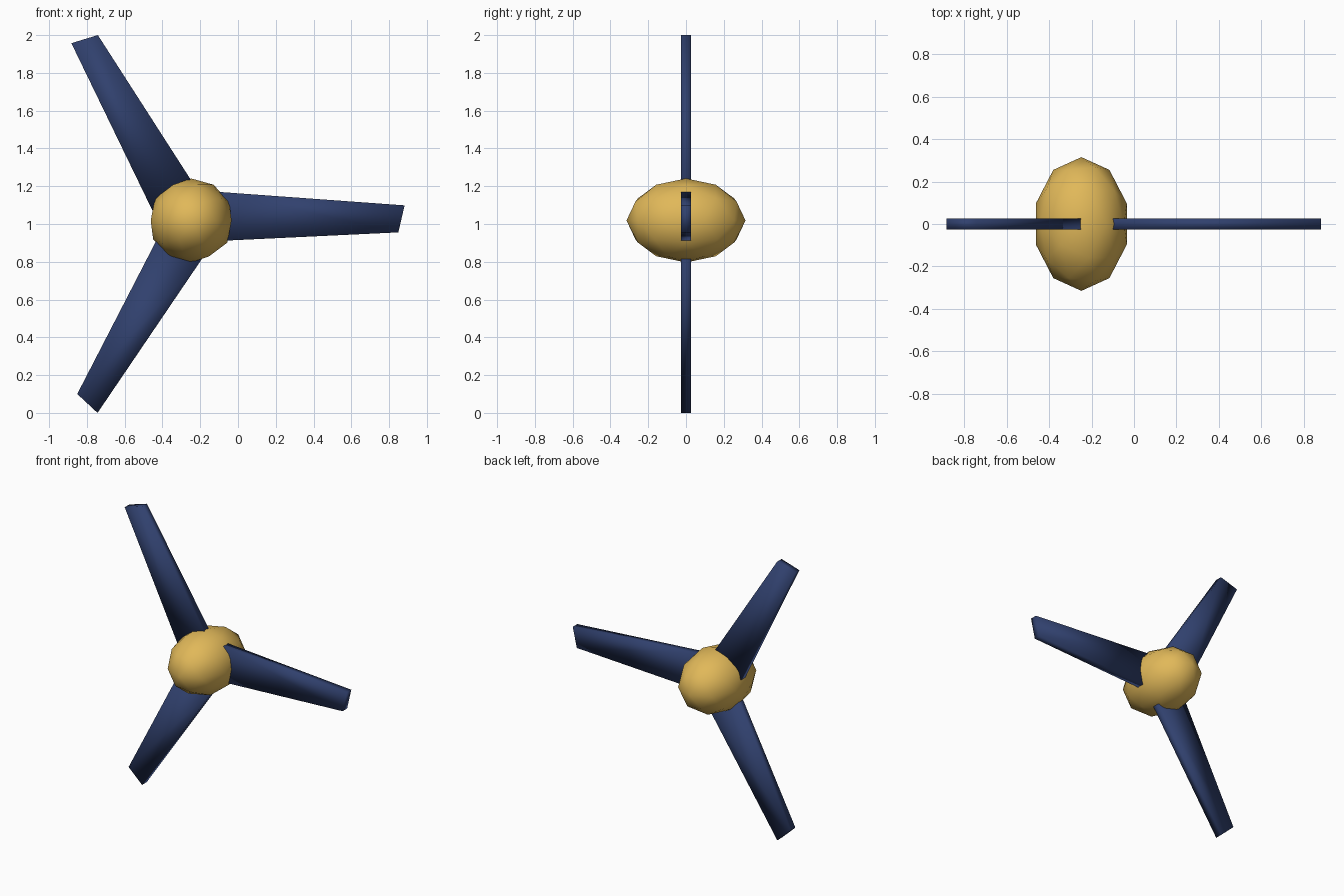
import bpy, bmesh, math

if "Cube" in bpy.data.objects:
    bpy.data.objects.remove(bpy.data.objects["Cube"])

CX, CZ = -0.248, 1.0186      # hub centre
HALF = 0.026                 # half blade thickness


def material(name, rgb):
    m = bpy.data.materials.new(name)
    m.diffuse_color = (*rgb, 1.0)
    m.use_nodes = True
    m.node_tree.nodes["Principled BSDF"].inputs["Base Color"].default_value = m.diffuse_color
    return m


gold = material("gold", (0.75, 0.48, 0.10))
navy = material("navy blue", (0.030, 0.052, 0.155))


def add_object(name, bm, mat):
    bmesh.ops.recalc_face_normals(bm, faces=bm.faces)
    for f in bm.faces:
        f.smooth = True
    mesh = bpy.data.meshes.new(name)
    bm.to_mesh(mesh)
    bm.free()
    mesh.materials.append(mat)
    ob = bpy.data.objects.new(name, mesh)
    bpy.context.collection.objects.link(ob)
    return ob


# Hub: low-poly ball stretched front to back
bm = bmesh.new()
bmesh.ops.create_icosphere(bm, subdivisions=2, radius=1.0)
bmesh.ops.scale(bm, vec=(0.225, 0.315, 0.2225), verts=bm.verts)
bmesh.ops.translate(bm, vec=(CX, 0, CZ), verts=bm.verts)
add_object("hub", bm, gold)

# Blades: one tapered plate, repeated around the hub
profile = [(0.15, 0.151), (0.15, -0.108), (1.097, -0.063), (1.13, 0.08)]
for i in range(3):
    a = math.radians(120 * i)
    c, s = math.cos(a), math.sin(a)
    bm = bmesh.new()
    verts = [bm.verts.new((CX + x * c - z * s, -HALF, CZ + x * s + z * c))
             for x, z in profile]
    face = bm.faces.new(verts)
    ext = bmesh.ops.extrude_face_region(bm, geom=[face], use_keep_orig=True)
    moved = [g for g in ext["geom"] if isinstance(g, bmesh.types.BMVert)]
    bmesh.ops.translate(bm, vec=(0, 2 * HALF, 0), verts=moved)
    add_object(f"blade_{i + 1}", bm, navy)
